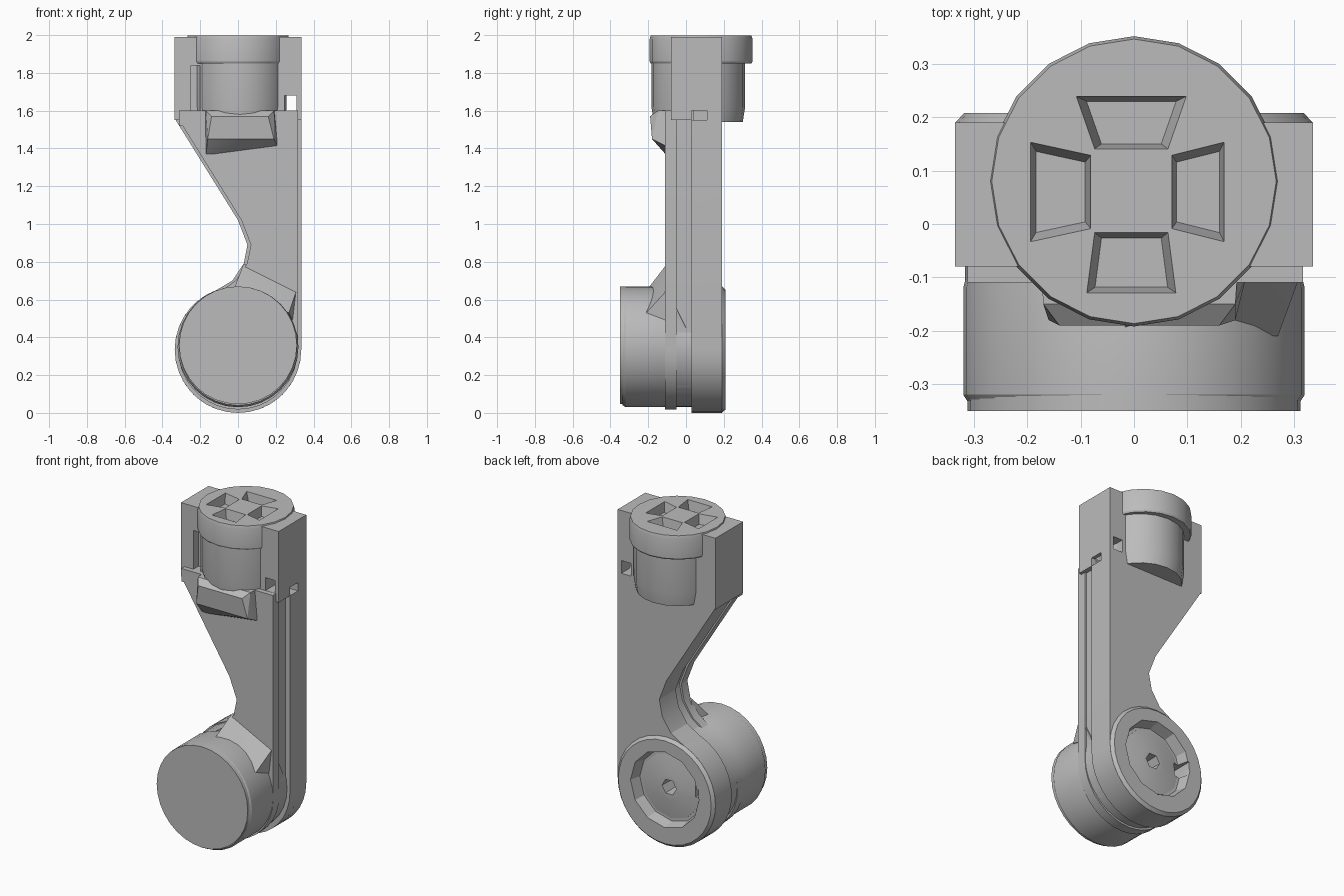
import bpy, bmesh, math
from mathutils import Vector

old = bpy.data.objects.get("Cube")
if old:
    bpy.data.objects.remove(old, do_unlink=True)

# One plain grey for the whole casting
grey = bpy.data.materials.new("plain_grey")
grey.use_nodes = True
grey.diffuse_color = (0.5, 0.5, 0.5, 1)
bsdf = grey.node_tree.nodes["Principled BSDF"]
bsdf.inputs["Base Color"].default_value = grey.diffuse_color
bsdf.inputs["Roughness"].default_value = 0.7


def finish(name, bm):
    bmesh.ops.recalc_face_normals(bm, faces=bm.faces)
    mesh = bpy.data.meshes.new(name)
    bm.to_mesh(mesh)
    bm.free()
    mesh.materials.append(grey)
    obj = bpy.data.objects.new(name, mesh)
    bpy.context.collection.objects.link(obj)
    return obj


def loft(name, outline, levels, axis="z", centre=(0, 0)):
    """Skin a flat outline through (position, scale) levels along an axis."""
    bm = bmesh.new()
    rings = []
    for pos, s in levels:
        ring = []
        for u, v in outline:
            u = centre[0] + (u - centre[0]) * s
            v = centre[1] + (v - centre[1]) * s
            co = {"z": (u, v, pos), "y": (u, pos, v), "x": (pos, u, v)}[axis]
            ring.append(bm.verts.new(co))
        rings.append(ring)
    n = len(outline)
    for low, high in zip(rings, rings[1:]):
        for i in range(n):
            j = (i + 1) % n
            bm.faces.new((low[i], low[j], high[j], high[i]))
    bm.faces.new(rings[0])
    bm.faces.new(rings[-1])
    return finish(name, bm)


def circle(r, centre, n):
    return [(centre[0] + r * math.cos(math.tau * i / n),
             centre[1] + r * math.sin(math.tau * i / n)) for i in range(n)]


def box(name, lo, hi):
    rect = [(lo[0], lo[1]), (hi[0], lo[1]), (hi[0], hi[1]), (lo[0], hi[1])]
    return loft(name, rect, [(lo[2], 1), (hi[2], 1)])


def hull(name, points):
    bm = bmesh.new()
    for p in points:
        bm.verts.new(p)
    bmesh.ops.convex_hull(bm, input=bm.verts)
    return finish(name, bm)


def cut(targets, cutters):
    for target in targets:
        bpy.context.view_layer.objects.active = target
        for cutter in cutters:
            mod = target.modifiers.new("cut", "BOOLEAN")
            mod.operation = "DIFFERENCE"
            mod.solver = "EXACT"
            mod.object = cutter
            bpy.ops.object.modifier_apply(modifier=mod.name)
    for cutter in cutters:
        bpy.data.objects.remove(cutter, do_unlink=True)


def arm_outline(inset):
    """Straight left edge, rounded foot, curved neck and sloping shoulder."""
    r = 0.335 - inset
    pts = [(r, 1.6)]
    for deg in range(0, 251, 10):
        a = math.radians(-deg)
        pts.append((r * math.cos(a), 0.335 + r * math.sin(a)))
    neck = [(-0.03, 0.70), (0.03, 0.79), (0.05, 0.89), (0.0, 1.02),
            (-0.33, 1.55), (-0.33, 1.6)]
    return pts + [(x + inset, z) for x, z in neck]


# Arm in three layers, the middle one forming a side groove
arm_back = loft("arm_back", arm_outline(0), [(0.03, 1), (0.19, 1)], "y")
loft("arm_groove", arm_outline(0.03), [(-0.06, 1), (0.04, 1)], "y")
loft("arm_front", arm_outline(0.018), [(-0.11, 1), (-0.05, 1)], "y")

# Lower joint drum with a chamfered front disc
hub = (0, 0.35)
loft("joint_drum", circle(0.32, hub, 32),
     [(-0.335, 0.97), (-0.32, 1), (-0.12, 1), (-0.1, 0.985), (0.05, 0.985)],
     "y", hub)
loft("joint_face", circle(0.312, (0, 0.358), 32), [(-0.35, 1), (-0.3, 1)], "y")

# Wedge that blends the arm into the drum
hull("joint_wedge", [(0.03, -0.1, 0.79), (0.31, -0.1, 0.65),
                     (-0.02, -0.2, 0.66), (0.27, -0.21, 0.53),
                     (-0.02, 0, 0.5), (0.31, 0, 0.45)])

# Back rim with a round recess and a central socket
foot = (0, 0.335)
back_rim = loft("back_rim", circle(0.335, foot, 32),
                [(0.1, 1), (0.19, 1), (0.208, 0.95)], "y", foot)
recess = loft("recess_cutter", circle(0.235, hub, 12),
              [(0.14, 0.93), (0.25, 1.04)], "y", hub)
cut([arm_back, back_rim], [recess])
cone = loft("socket_cone", circle(0.2, hub, 12),
            [(0.13, 1), (0.145, 1), (0.165, 0.4)], "y", hub)
socket = loft("socket_cutter", circle(0.055, hub, 6),
              [(0.06, 0.8), (0.3, 1)], "y", hub)
pit = box("pit_cutter", (-0.23, 0.08, 0.33), (-0.17, 0.3, 0.41))
cut([arm_back, back_rim, cone], [socket, pit])

# Upper head: side block, collar and barrel
head = box("head_block", (-0.335, -0.08, 1.55), (0.335, 0.19, 1.99))
axis_top = (0, 0.08)
collar = loft("head_collar", circle(0.272, axis_top, 20),
              [(1.85, 0.98), (1.86, 1), (1.98, 1), (1.998, 0.98)],
              "z", axis_top)
axis_low = (0.01, 0.065)
barrel = loft("head_barrel", circle(0.248, axis_low, 20),
              [(1.54, 0.95), (1.62, 1), (1.86, 1)], "z", axis_low)

# Front lip sloping from the barrel back into the arm
hull("barrel_lip", [(-0.17, -0.15, 1.6), (0.19, -0.15, 1.6),
                    (-0.14, -0.19, 1.57), (0.16, -0.19, 1.57),
                    (-0.16, -0.18, 1.45), (0.19, -0.18, 1.45),
                    (-0.17, -0.1, 1.36), (0.21, -0.1, 1.41),
                    (-0.18, 0, 1.6), (0.2, 0, 1.6)])

# Corner brackets under the head, front side
for side in (-1, 1):
    xs = sorted((side * 0.2, side * 0.31))
    box("head_bracket", (xs[0], -0.11, 1.52), (xs[1], -0.05, 1.59))

# Windows and slots in the head block
window = box("window_cutter", (0.245, -0.3, 1.601), (0.31, 0.4, 1.68))
side_window = box("side_cutter", (0.26, 0.03, 1.55), (0.4, 0.11, 1.602))
front_slot = box("slot_cutter", (-0.25, -0.2, 1.6), (-0.2, -0.03, 1.84))
cut([head, arm_back], [window, side_window])
cut([head], [front_slot])

# Four tapered pockets around the central square on top
pockets = []
mid = Vector((-0.005, 0.06))
for k, (near, far, half) in enumerate([(0.075, 0.175, 0.095), (0.08, 0.18, 0.105),
                                       (0.075, 0.19, 0.095), (0.075, 0.19, 0.085)]):
    a = k * math.pi / 2
    out = Vector((math.cos(a), math.sin(a)))
    side = Vector((-out.y, out.x))
    quad = [mid + out * near - side * 0.07, mid + out * far - side * half,
            mid + out * far + side * half, mid + out * near + side * 0.07]
    centre = mid + out * (near + far) / 2
    pockets.append(loft("pocket_cutter", [tuple(p) for p in quad],
                        [(1.94, 0.8), (2.02, 1.05)], "z", tuple(centre)))
cut([collar, head], pockets)

# Soft shading on curves, crisp part edges
bpy.ops.object.select_all(action="DESELECT")
for obj in bpy.context.scene.objects:
    if obj.type == "MESH" and obj.data.materials and obj.data.materials[0] == grey:
        obj.select_set(True)
        bpy.context.view_layer.objects.active = obj
bpy.ops.object.shade_smooth_by_angle(angle=math.radians(25))
